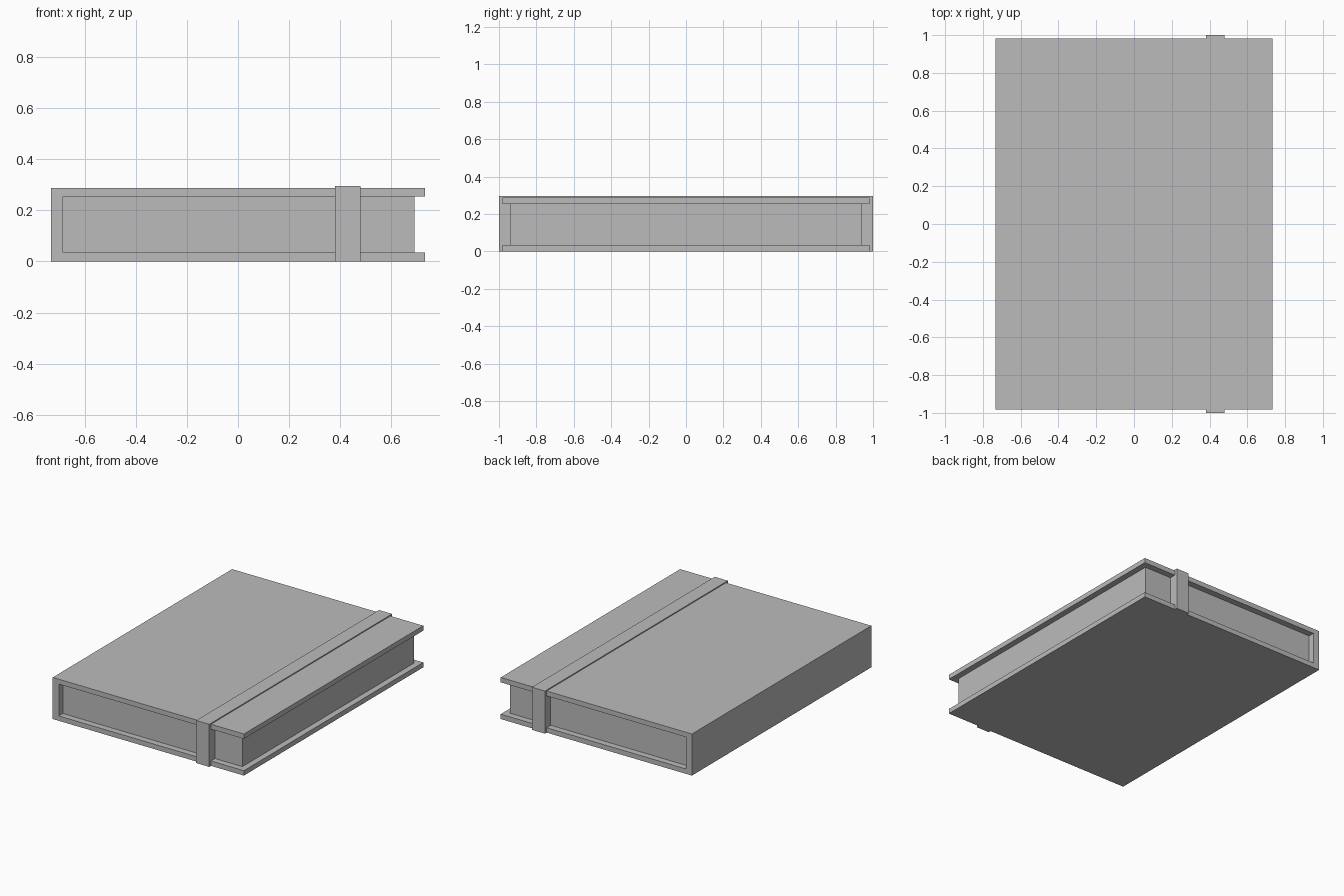
import bpy
import bmesh
from mathutils import Vector

default_cube = bpy.data.objects.get("Cube")
if default_cube:
    bpy.data.objects.remove(default_cube, do_unlink=True)

HALF_WIDTH, HALF_LENGTH = 0.732, 0.981
BOARD, BOOK_TOP = 0.034, 0.288
SPINE_INNER = -0.685
PAGE_X, PAGE_Y = 0.69, 0.937
STRAP_TOP = 0.295

grey = bpy.data.materials.new("plain grey")
grey.use_nodes = True
grey.diffuse_color = (0.5, 0.5, 0.5, 1)
grey.node_tree.nodes["Principled BSDF"].inputs["Base Color"].default_value = grey.diffuse_color


def extrude_profile(name, points, offset):
    """Sweep a closed outline along a straight offset."""
    bm = bmesh.new()
    face = bm.faces.new([bm.verts.new(p) for p in points])
    swept = bmesh.ops.extrude_face_region(bm, geom=[face])
    moved = [v for v in swept["geom"] if isinstance(v, bmesh.types.BMVert)]
    bmesh.ops.translate(bm, verts=moved, vec=Vector(offset))
    bmesh.ops.recalc_face_normals(bm, faces=bm.faces[:])
    mesh = bpy.data.meshes.new(name)
    bm.to_mesh(mesh)
    bm.free()
    mesh.materials.append(grey)
    obj = bpy.data.objects.new(name, mesh)
    bpy.context.collection.objects.link(obj)
    return obj


# Cover: two boards joined by the spine, open at the fore edge
cover = [(-HALF_WIDTH, 0), (HALF_WIDTH, 0), (HALF_WIDTH, BOARD),
         (SPINE_INNER, BOARD), (SPINE_INNER, BOOK_TOP - BOARD),
         (HALF_WIDTH, BOOK_TOP - BOARD), (HALF_WIDTH, BOOK_TOP),
         (-HALF_WIDTH, BOOK_TOP)]
extrude_profile("cover", [(x, -HALF_LENGTH, z) for x, z in cover],
                (0, 2 * HALF_LENGTH, 0))

# Page block, set back from the cover edges
pages = [(SPINE_INNER, BOARD), (PAGE_X, BOARD),
         (PAGE_X, BOOK_TOP - BOARD), (SPINE_INNER, BOOK_TOP - BOARD)]
extrude_profile("page_block", [(x, -PAGE_Y, z) for x, z in pages],
                (0, 2 * PAGE_Y, 0))

# Strap: runs over the top board, with a leg filling the recess at each end
half_strap = [(1, STRAP_TOP), (1, 0), (0.93, 0), (0.93, BOOK_TOP - 0.01)]
strap = half_strap + [(-y, z) for y, z in reversed(half_strap)]
extrude_profile("strap", [(0.38, y, z) for y, z in strap], (0.1, 0, 0))
